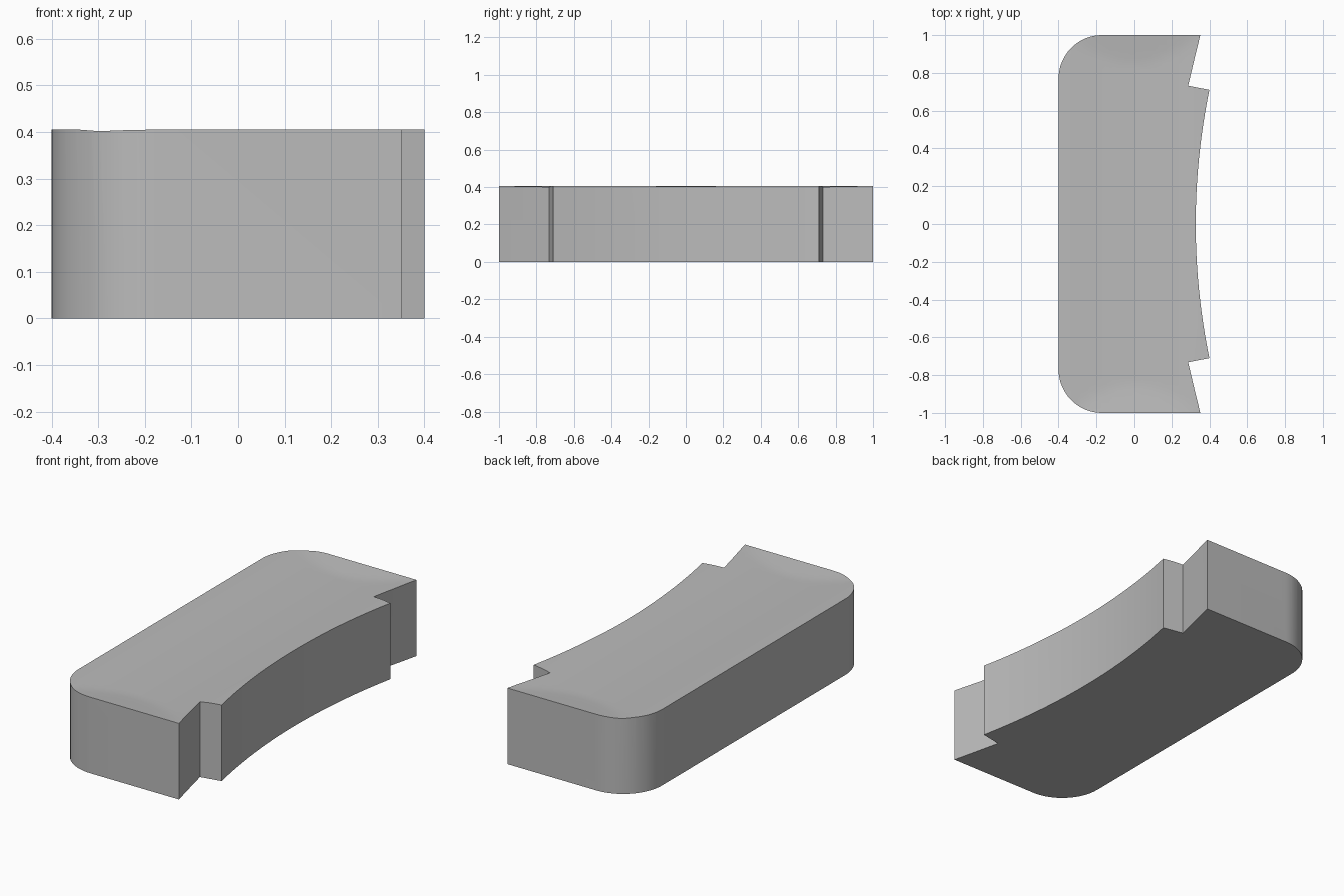
import bpy, bmesh, math
from mathutils import Vector

cube = bpy.data.objects.get("Cube")
if cube:
    bpy.data.objects.remove(cube, do_unlink=True)

HEIGHT, DISH = 0.405, 0.014
CORNER = 0.23

# One flat grey
grey = bpy.data.materials.new("plain_grey")
grey.use_nodes = True
colour = (0.5, 0.5, 0.5, 1)
grey.diffuse_color = colour
grey.node_tree.nodes["Principled BSDF"].inputs["Base Color"].default_value = colour

# Half outline from the middle of the concave side round to the long straight side
half = []
for i in range(1, 13):
    t = i / 12
    half.append((0.328 + 0.072 * t * t, 0.71 * t))
half += [(0.288, 0.732), (0.318, 0.86), (0.352, 1.0)]
for i in range(17):
    a = math.pi / 2 * (1 + i / 16)
    half.append((-0.4 + CORNER + CORNER * math.cos(a), 1 - CORNER + CORNER * math.sin(a)))
outline = [(0.328, 0)] + half + [(x, -y) for x, y in reversed(half)]

# Solid block extruded from the outline
bm = bmesh.new()
base = bm.faces.new([bm.verts.new((x, y, 0)) for x, y in outline])
extruded = bmesh.ops.extrude_face_region(bm, geom=[base], use_keep_orig=True)
bmesh.ops.translate(bm, vec=(0, 0, HEIGHT),
                    verts=[v for v in extruded["geom"] if isinstance(v, bmesh.types.BMVert)])


# Slice the top so that it can be dished
def slice_top(point, normal):
    faces = [f for f in bm.faces if all(v.co.z > HEIGHT - 1e-4 for v in f.verts)]
    edges = {e for f in faces for e in f.edges}
    verts = {v for f in faces for v in f.verts}
    bmesh.ops.bisect_plane(bm, geom=faces + list(edges) + list(verts), dist=1e-5,
                           plane_co=Vector(point), plane_no=Vector(normal))


for i in range(-8, 9):
    slice_top((i * 0.0425, 0, 0), (1, 0, 0))
for side in (-1, 1):
    for i in range(8):
        slice_top((0, side * (0.75 + i * 0.0333), 0), (0, 1, 0))

# Shallow trough along the length, closed by a sloping rim at each end
for v in bm.verts:
    if v.co.z > HEIGHT - 1e-4:
        trough = max(0, 1 - (v.co.x / 0.34) ** 2)
        end = max(0, (1 - abs(v.co.y)) / 0.15)
        v.co.z = HEIGHT - DISH * min(trough, end)

bmesh.ops.recalc_face_normals(bm, faces=bm.faces)
mesh = bpy.data.meshes.new("dished_block")
bm.to_mesh(mesh)
bm.free()
mesh.materials.append(grey)
block = bpy.data.objects.new("dished_block", mesh)
bpy.context.collection.objects.link(block)

# Smooth curves, crisp corners
bpy.ops.object.select_all(action="DESELECT")
block.select_set(True)
bpy.context.view_layer.objects.active = block
bpy.ops.object.shade_smooth_by_angle(angle=math.radians(25))
